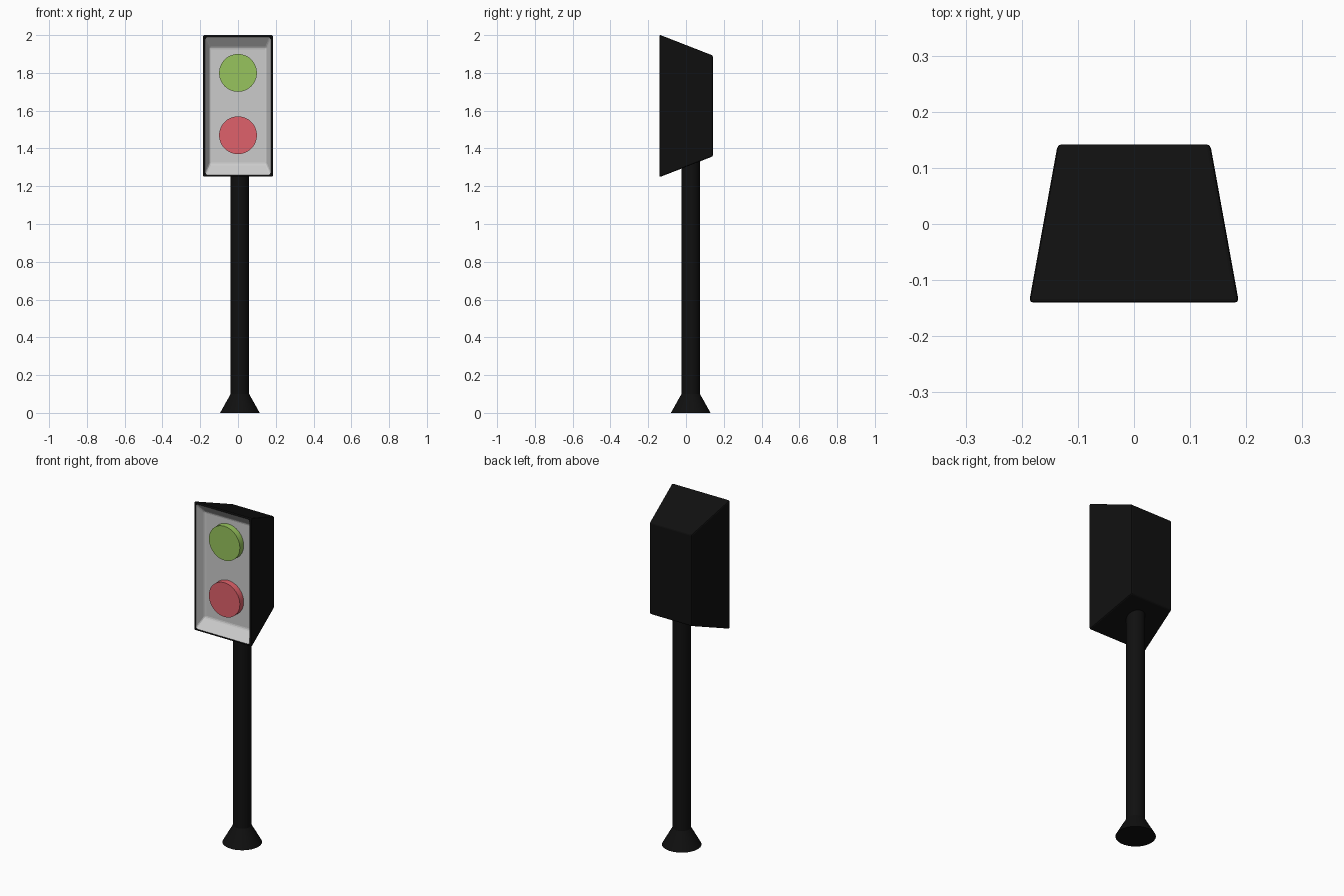
import bpy, bmesh
from math import radians

if "Cube" in bpy.data.objects:
    bpy.data.objects.remove(bpy.data.objects["Cube"])


def material(name, rgb):
    m = bpy.data.materials.new(name)
    m.diffuse_color = (*rgb, 1)
    m.use_nodes = True
    m.node_tree.nodes["Principled BSDF"].inputs["Base Color"].default_value = m.diffuse_color
    return m


BLACK = material("black", (0.005, 0.005, 0.005))
GREEN = material("green", (0.31, 0.55, 0.11))
RED = material("red", (0.74, 0.12, 0.145))
MID_Z = 1.625


def loft(name, loops, cap_start, cap_end, bevel, mat=None):
    """Skin rectangular loops given as (half width, half height, y)."""
    bm = bmesh.new()
    rings = [[bm.verts.new((sx * hx, y, MID_Z + sz * hz))
              for sx, sz in ((-1, -1), (1, -1), (1, 1), (-1, 1))]
             for hx, hz, y in loops]
    for a, b in zip(rings, rings[1:]):
        for i in range(4):
            j = (i + 1) % 4
            bm.faces.new((a[i], b[i], b[j], a[j]))
    if cap_start:
        bm.faces.new(rings[0])
    if cap_end:
        bm.faces.new(rings[-1])
    bmesh.ops.recalc_face_normals(bm, faces=bm.faces)
    # the innermost face must look toward the front
    if cap_end:
        bm.faces.ensure_lookup_table()
        if bm.faces[-1].normal.y > 0:
            bmesh.ops.reverse_faces(bm, faces=bm.faces)
    me = bpy.data.meshes.new(name)
    bm.to_mesh(me)
    bm.free()
    ob = bpy.data.objects.new(name, me)
    bpy.context.collection.objects.link(ob)
    if mat:
        me.materials.append(mat)
    mod = ob.modifiers.new("bevel", "BEVEL")
    mod.width = bevel
    mod.segments = 2
    return ob


def cone(name, r1, r2, depth, loc, mat, rot=(0, 0, 0)):
    bpy.ops.mesh.primitive_cone_add(vertices=48, radius1=r1, radius2=r2,
                                    depth=depth, location=loc, rotation=rot)
    ob = bpy.context.object
    ob.name = name
    ob.data.materials.append(mat)
    bpy.ops.object.shade_smooth_by_angle(angle=radians(30))
    return ob


# tapered housing with a thin front rim
loft("housing", [(0.136, 0.267, 0.142), (0.187, 0.377, -0.14),
                 (0.174, 0.365, -0.14)], True, False, 0.007, BLACK)

# recessed light panel with sloping walls
loft("panel", [(0.174, 0.365, -0.14), (0.15, 0.308, -0.09)],
     False, True, 0.008)

# signal lamps
for name, z, mat in (("green_lamp", 1.80, GREEN), ("red_lamp", 1.47, RED)):
    cone(name, 0.1, 0.1, 0.045, (0, -0.1035, z), mat, (radians(90), 0, 0))

# post and flared foot
cone("post", 0.049, 0.049, 1.33, (0.01, 0.025, 0.765), BLACK)
cone("foot", 0.105, 0.049, 0.1, (0.01, 0.025, 0.05), BLACK)
